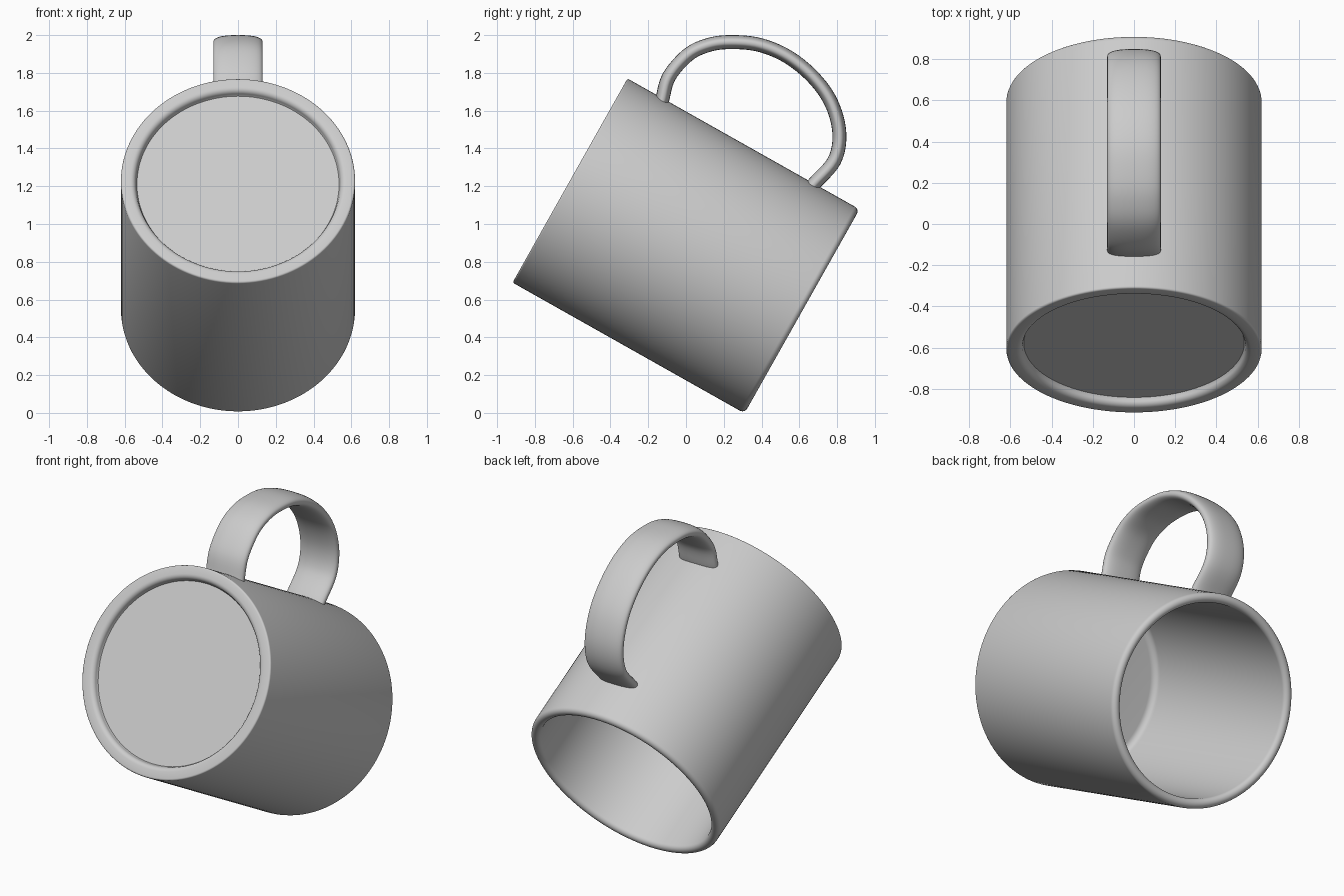
import bpy, bmesh, math
from mathutils import Vector

if "Cube" in bpy.data.objects:
    bpy.data.objects.remove(bpy.data.objects["Cube"])


def finish(bm, name, angle):
    bmesh.ops.recalc_face_normals(bm, faces=bm.faces)
    mesh = bpy.data.meshes.new(name)
    bm.to_mesh(mesh)
    bm.free()
    obj = bpy.data.objects.new(name, mesh)
    bpy.context.collection.objects.link(obj)
    bpy.ops.object.select_all(action='DESELECT')
    obj.select_set(True)
    bpy.context.view_layer.objects.active = obj
    bpy.ops.object.shade_smooth_by_angle(angle=math.radians(angle))
    return obj


def bridge(bm, a, b):
    n = len(a)
    for i in range(n):
        j = (i + 1) % n
        bm.faces.new((a[i], a[j], b[j], b[i]))


def arc(cx, cz, r, start, end, steps=6):
    angles = [math.radians(start + (end - start) * i / steps) for i in range(steps + 1)]
    return [(cx + r * math.cos(t), cz + r * math.sin(t)) for t in angles]


# Mug body: lathed wall with recessed foot, rounded lip and hollow inside
R, RIN, L, SEG = 0.62, 0.562, 1.41, 128
lip = (R - RIN) / 2
profile = [(0.535, 0.04)]
profile += arc(0.57, 0.03, 0.03, 180, 270)
profile += arc(R - 0.01, 0.01, 0.01, -90, 0, 3)
profile += arc(R - lip, L - lip, lip, 0, 180, 12)
profile += arc(RIN - 0.04, 0.14, 0.04, 0, -90)
bm = bmesh.new()
rings = [[bm.verts.new((r * math.cos(2 * math.pi * i / SEG),
                        r * math.sin(2 * math.pi * i / SEG), z)) for i in range(SEG)]
         for r, z in profile]
for a, b in zip(rings, rings[1:]):
    bridge(bm, a, b)
bm.faces.new(rings[0])
bm.faces.new(rings[-1])
body = finish(bm, "mug_body", 40)
body.rotation_euler.x = math.radians(-119.4)
body.location = (0, -0.614, 1.23)

# Handle: wide flattened band swept along a loop in the side plane
path = [Vector(p) for p in (
    (-0.135, 1.625), (-0.125, 1.66), (-0.09, 1.78), (0.01, 1.895), (0.12, 1.948),
    (0.24, 1.963), (0.39, 1.948), (0.54, 1.885), (0.675, 1.775), (0.77, 1.64),
    (0.812, 1.48), (0.785, 1.335), (0.68, 1.215), (0.655, 1.18))]
pts = [path[0] * 2 - path[1]] + path + [path[-1] * 2 - path[-2]]
line = []
for a, b, c, d in zip(pts, pts[1:], pts[2:], pts[3:]):
    for k in range(6):
        t = k / 6
        line.append(0.5 * (2 * b + (c - a) * t + (2 * a - 5 * b + 4 * c - d) * t * t
                           + (3 * b - a - 3 * c + d) * t ** 3))
line.append(path[-1])


def power(v):
    return math.copysign(abs(v) ** 0.8, v)


section = [(0.13 * power(math.cos(2 * math.pi * i / 40)),
            0.037 * power(math.sin(2 * math.pi * i / 40))) for i in range(40)]
bm = bmesh.new()
rings = []
for i, p in enumerate(line):
    t = (line[min(i + 1, len(line) - 1)] - line[max(i - 1, 0)]).normalized()
    rings.append([bm.verts.new((x, p.x - t.y * h, p.y + t.x * h)) for x, h in section])
for a, b in zip(rings, rings[1:]):
    bridge(bm, a, b)
bm.faces.new(rings[0])
bm.faces.new(rings[-1])
finish(bm, "handle", 50)
